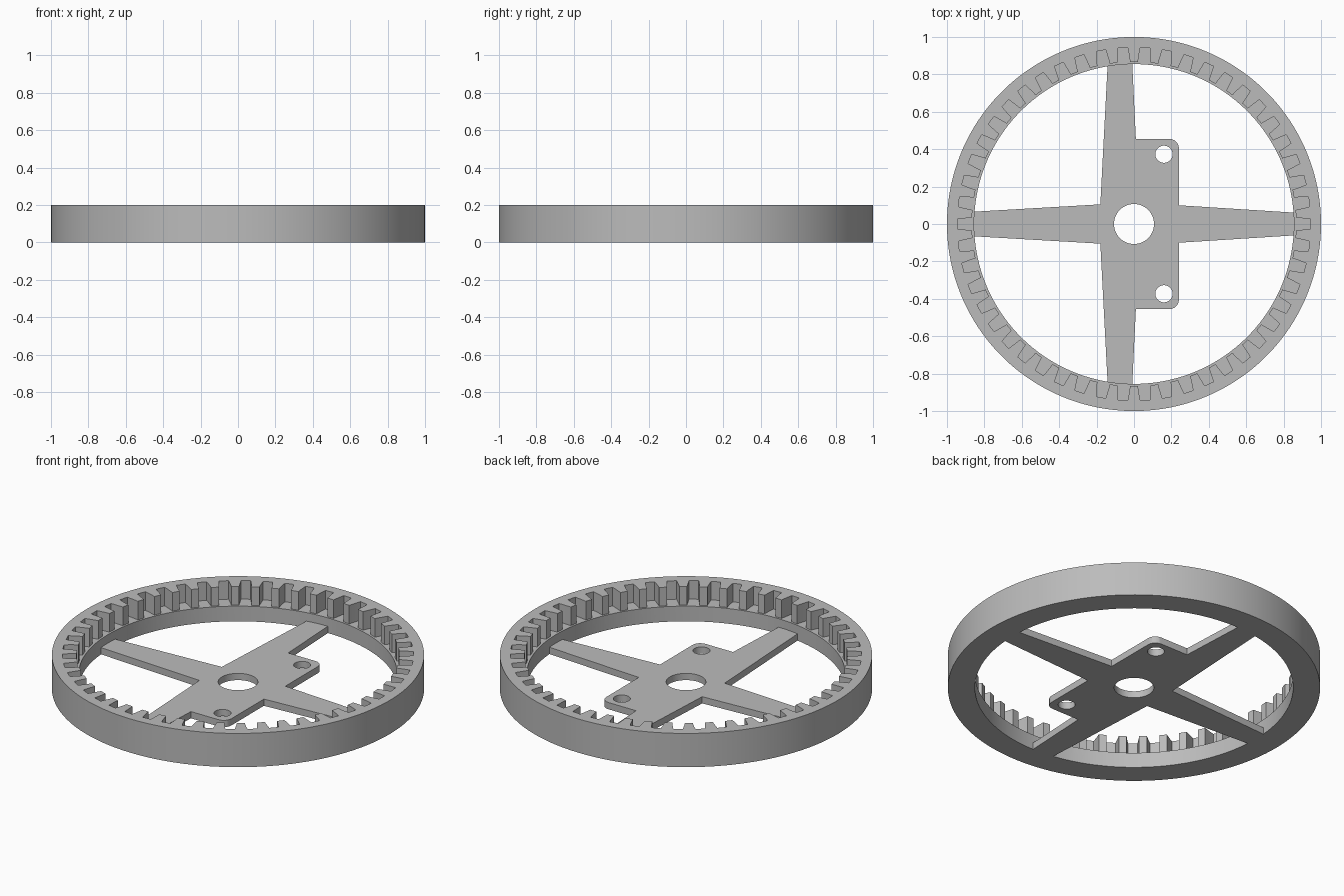
import bpy, bmesh
from math import cos, sin, pi, radians

HEIGHT, FLOOR, PLATE = 0.2, 0.09, 0.04
TEETH = 50

cube = bpy.data.objects.get("Cube")
if cube:
    bpy.data.objects.remove(cube)

grey = bpy.data.materials.new("grey plastic")
grey.use_nodes = True
colour = (0.5, 0.5, 0.5, 1)
grey.diffuse_color = colour
grey.node_tree.nodes["Principled BSDF"].inputs["Base Color"].default_value = colour


def circle(radius, count, x=0, y=0):
    return [(x + radius * cos(2 * pi * i / count), y + radius * sin(2 * pi * i / count))
            for i in range(count)]


def prism(name, outlines, bottom, top):
    """Extrude closed outlines; inner outlines become holes."""
    curve = bpy.data.curves.new(name, "CURVE")
    curve.dimensions, curve.fill_mode = "2D", "BOTH"
    curve.extrude = (top - bottom) / 2
    for points in outlines:
        spline = curve.splines.new("POLY")
        spline.points.add(len(points) - 1)
        for point, (x, y) in zip(spline.points, points):
            point.co = (x, y, 0, 1)
        spline.use_cyclic_u = True
    source = bpy.data.objects.new(name, curve)
    bpy.context.collection.objects.link(source)
    bpy.context.view_layer.update()
    mesh = bpy.data.meshes.new_from_object(
        source.evaluated_get(bpy.context.evaluated_depsgraph_get()))
    bpy.data.objects.remove(source)
    bm = bmesh.new()
    bm.from_mesh(mesh)
    bmesh.ops.remove_doubles(bm, verts=bm.verts, dist=0.0001)
    bmesh.ops.translate(bm, verts=bm.verts, vec=(0, 0, (bottom + top) / 2))
    bmesh.ops.recalc_face_normals(bm, faces=bm.faces)
    bm.to_mesh(mesh)
    bm.free()
    mesh.materials.clear()
    mesh.materials.append(grey)
    obj = bpy.data.objects.new(name, mesh)
    bpy.context.collection.objects.link(obj)
    return obj


def combine(target, other, operation):
    """Apply a boolean and discard the second solid."""
    bpy.context.view_layer.objects.active = target
    mod = target.modifiers.new(operation, "BOOLEAN")
    mod.operation, mod.object, mod.solver = operation, other, "EXACT"
    bpy.ops.object.modifier_apply(modifier=mod.name)
    bpy.data.objects.remove(other)


# Outer rim with the internal teeth left standing above its floor
rim = prism("ring_gear", [circle(1, 150), circle(0.855, 150)], 0, HEIGHT)
pitch = 2 * pi / TEETH
flank = [(0.867, 0.31), (0.89, 0.285), (0.915, 0.255), (0.944, 0.215)]
gap = [(r, -w) for r, w in flank] + [(r, w) for r, w in reversed(flank)]
tooth_outline = [(r * cos((i + w) * pitch), r * sin((i + w) * pitch))
                 for i in range(TEETH) for r, w in gap]
cutter = prism("tooth_cutter", [tooth_outline], FLOOR, HEIGHT + 0.1)
cutter.hide_render = True
combine(rim, cutter, "DIFFERENCE")

# Hub plate: upper half of the outline, then its mirror image
corner = [(0.19 + 0.05 * cos(radians(a)), 0.405 + 0.05 * sin(radians(a)))
          for a in range(0, 91, 15)]
half = [(0.87, 0.06), (0.24, 0.1)] + corner + [
    (0.01, 0.455), (-0.01, 0.87), (-0.14, 0.87), (-0.18, 0.105), (-0.87, 0.065)]
outline = half + [(x, -y) for x, y in reversed(half)]
spider = prism("hub_plate", [outline, circle(0.107, 48),
                             circle(0.046, 32, 0.16, 0.373),
                             circle(0.046, 32, 0.16, -0.373)], 0, PLATE)
combine(rim, spider, "UNION")

# Smooth the round walls, keep the edges crisp
bpy.ops.object.select_all(action="DESELECT")
rim.select_set(True)
bpy.context.view_layer.objects.active = rim
bpy.ops.object.shade_smooth_by_angle(angle=radians(15))
